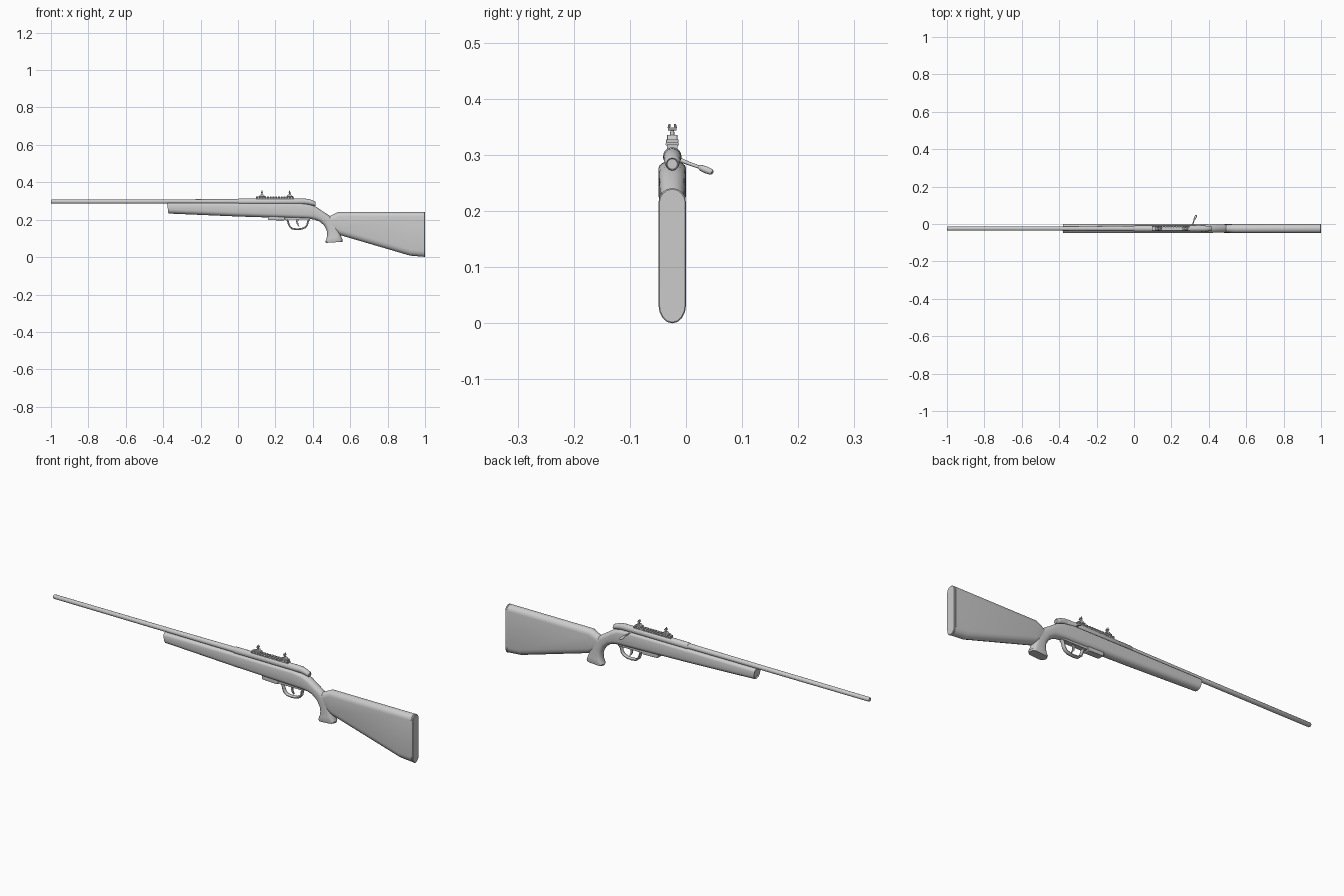
import bpy, bmesh, math
from mathutils import Vector

YC = -0.0245          # centre plane of the body


def finish(name, bm, angle=35):
    bmesh.ops.recalc_face_normals(bm, faces=bm.faces)
    me = bpy.data.meshes.new(name)
    bm.to_mesh(me)
    bm.free()
    ob = bpy.data.objects.new(name, me)
    bpy.context.collection.objects.link(ob)
    bpy.ops.object.select_all(action='DESELECT')
    ob.select_set(True)
    bpy.context.view_layer.objects.active = ob
    bpy.ops.object.shade_smooth_by_angle(angle=math.radians(angle))
    return ob


def skin(name, rings, closed=False, angle=35):
    """Bridge a list of point rings into a solid."""
    bm = bmesh.new()
    vs = [[bm.verts.new(p) for p in r] for r in rings]
    n = len(vs[0])
    pairs = list(zip(vs, vs[1:])) + ([(vs[-1], vs[0])] if closed else [])
    for a, b in pairs:
        for i in range(n):
            j = (i + 1) % n
            bm.faces.new((a[i], a[j], b[j], b[i]))
    if not closed:
        bm.faces.new(vs[0])
        bm.faces.new(vs[-1])
    return finish(name, bm, angle)


def stock_ring(xt, zt, xb, zb, w, rt, rb):
    """Upright slab section with rounded ends between a top and a bottom point."""
    top, bot = Vector((xt, YC, zt)), Vector((xb, YC, zb))
    d = (bot - top).normalized()
    length = (bot - top).length
    ring = []
    for k in range(9):
        a = math.pi * k / 8
        ring.append(top + d * rt * (1 - math.sin(a)) + Vector((0, -w * math.cos(a), 0)))
    for k in range(9):
        a = math.pi * k / 8
        ring.append(top + d * (length - rb * (1 - math.sin(a))) + Vector((0, w * math.cos(a), 0)))
    return ring


def turned(name, stations, n=20, angle=35):
    """Round part along given stations (x, z, radius)."""
    return skin(name, [[(x, YC + r * math.cos(2 * math.pi * i / n), z + r * math.sin(2 * math.pi * i / n))
                        for i in range(n)] for x, z, r in stations], angle=angle)


def rod(name, stations, n=14):
    """Round part along an arbitrary straight-ish path of (point, radius)."""
    axis = (Vector(stations[-1][0]) - Vector(stations[0][0])).normalized()
    u = axis.cross(Vector((0, 0, 1))).normalized()
    v = axis.cross(u)
    return skin(name, [[Vector(p) + (u * math.cos(2 * math.pi * i / n) + v * math.sin(2 * math.pi * i / n)) * r
                        for i in range(n)] for p, r in stations])


def extrude(name, pts, half, bevel=0.0):
    """Side profile in x, z given thickness across y."""
    ob = skin(name, [[(x, YC + s * half, z) for x, z in pts] for s in (-1, 1)])
    if bevel:
        m = ob.modifiers.new("bevel", 'BEVEL')
        m.width, m.segments, m.limit_method = bevel, 2, 'ANGLE'
    return ob


def box(name, x0, x1, z0, z1, half, bevel=0.0):
    return extrude(name, [(x0, z0), (x1, z0), (x1, z1), (x0, z1)], half, bevel)


# forearm, wrist and pistol grip in one sweep
W = 0.0245
fore = [(-0.378, 0.284, -0.368, 0.238, W - 0.004), (-0.38, 0.29, -0.372, 0.233, W),
        (0, 0.29, 0, 0.217, W), (0.33, 0.289, 0.35, 0.206, W), (0.385, 0.281, 0.385, 0.204, 0.0235),
        (0.418, 0.269, 0.41, 0.2, 0.0225), (0.45, 0.247, 0.435, 0.191, 0.0215),
        (0.49, 0.221, 0.459, 0.171, 0.021), (0.525, 0.185, 0.474, 0.144, 0.021),
        (0.54, 0.145, 0.477, 0.122, 0.022), (0.55, 0.115, 0.474, 0.1, 0.023),
        (0.56, 0.09, 0.467, 0.083, W), (0.558, 0.082, 0.47, 0.076, 0.022)]
skin("forearm_and_grip", [stock_ring(*s, 0.014 if s[0] < 0.4 else 0.02, 0.022) for s in fore])

# butt and its end pad
butt = [(0.485, 0.217, 0.505, 0.15, 0.02), (0.505, 0.226, 0.525, 0.13, 0.022),
        (0.535, 0.241, 0.548, 0.117, W), (0.92, 0.241, 0.92, 0.008, W), (0.991, 0.241, 0.991, 0.002, W)]
skin("butt", [stock_ring(*s, 0.025, 0.032) for s in butt])
pad = [(0.991, 0.239, 0.991, 0.004, W - 0.001), (0.9925, 0.241, 0.9925, 0.001, W),
       (0.998, 0.241, 0.998, 0.0, W), (1.0, 0.239, 1.0, 0.002, W - 0.0015)]
skin("butt_pad", [stock_ring(*s, 0.025, 0.032) for s in pad])

# barrel with a recessed muzzle
turned("barrel", [(-0.97, 0.297, 0.0055), (-0.999, 0.297, 0.0055), (-1.0, 0.297, 0.0085),
                  (-0.997, 0.297, 0.0105), (-0.4, 0.297, 0.0115), (0.02, 0.297, 0.0135)])

# receiver and bolt shroud
turned("receiver", [(0.0, 0.297, 0.014), (0.004, 0.297, 0.0165), (0.355, 0.297, 0.0165), (0.362, 0.297, 0.0145)])
turned("bolt_shroud", [(0.35, 0.297, 0.0155), (0.375, 0.296, 0.0155), (0.395, 0.291, 0.0145),
                       (0.412, 0.285, 0.0125), (0.415, 0.284, 0.0105), (0.413, 0.284, 0.009)])

# bolt handle with knob
rod("bolt_handle", [((0.308, -0.018, 0.294), 0.0045), ((0.316, 0.005, 0.285), 0.0032), ((0.323, 0.026, 0.2775), 0.003)])
rod("bolt_knob", [((0.322, 0.023, 0.279), 0.003), ((0.324, 0.027, 0.277), 0.0055),
                  ((0.3285, 0.037, 0.273), 0.0062), ((0.332, 0.0445, 0.27), 0.0055), ((0.3335, 0.047, 0.269), 0.0035)])

# toothed rail on the receiver
box("rail_base", 0.095, 0.3, 0.308, 0.319, 0.009)
for i in range(14):
    x = 0.097 + i * 0.0147
    skin(f"rail_tooth_{i + 1}", [[(xx, YC + y, z) for y, z in
         ((-0.009, 0.315), (-0.0125, 0.3185), (-0.01, 0.323), (0.01, 0.323), (0.0125, 0.3185), (0.009, 0.315))]
         for xx in (x, x + 0.009)])

# two sights standing on the rail
for name, x in (("front_sight", 0.128), ("rear_sight", 0.276)):
    box(name + "_foot", x - 0.018, x + 0.018, 0.322, 0.328, 0.0115, 0.0015)
    extrude(name + "_base", [(x - 0.014, 0.327), (x + 0.014, 0.327), (x + 0.006, 0.336), (x - 0.006, 0.336)], 0.009, 0.001)
    rod(name + "_stem", [((x, YC, 0.334), 0.004), ((x + 0.0001, YC, 0.347), 0.0032)])
    box(name + "_head", x - 0.005, x + 0.005, 0.344, 0.349, 0.008, 0.001)
    for s in (-1, 1):
        rod(f"{name}_ear_{'left' if s < 0 else 'right'}",
            [((x, YC + s * 0.0062, 0.348), 0.0024), ((x + 0.0001, YC + s * 0.0048, 0.355), 0.002)], 10)

# magazine floor and trigger plate
extrude("magazine_floor", [(0.16, 0.225), (0.16, 0.202), (0.165, 0.198), (0.245, 0.196), (0.25, 0.2), (0.25, 0.225)], 0.016, 0.002)
box("trigger_plate", 0.245, 0.385, 0.2, 0.215, 0.013, 0.002)

# trigger guard bow swept along a curved path
path = [(0.255, 0.204), (0.266, 0.196), (0.27, 0.18), (0.277, 0.163), (0.29, 0.152), (0.315, 0.149),
        (0.34, 0.151), (0.36, 0.159), (0.37, 0.172), (0.373, 0.188), (0.381, 0.204)]
rings = []
for i, (x, z) in enumerate(path):
    a, b = path[max(i - 1, 0)], path[min(i + 1, len(path) - 1)]
    t = Vector((b[0] - a[0], 0, b[1] - a[1])).normalized()
    nrm = Vector((-t.z, 0, t.x))
    rings.append([Vector((x, YC + y, z)) + nrm * h for y, h in
                  ((-0.01, -0.002), (-0.007, -0.0045), (0.007, -0.0045), (0.01, -0.002),
                   (0.01, 0.002), (0.007, 0.0045), (-0.007, 0.0045), (-0.01, 0.002))])
skin("trigger_guard", rings, angle=40)

# trigger
extrude("trigger", [(0.312, 0.205), (0.311, 0.188), (0.315, 0.174), (0.325, 0.162), (0.329, 0.164),
                    (0.323, 0.176), (0.321, 0.19), (0.325, 0.205)], 0.004, 0.001)
